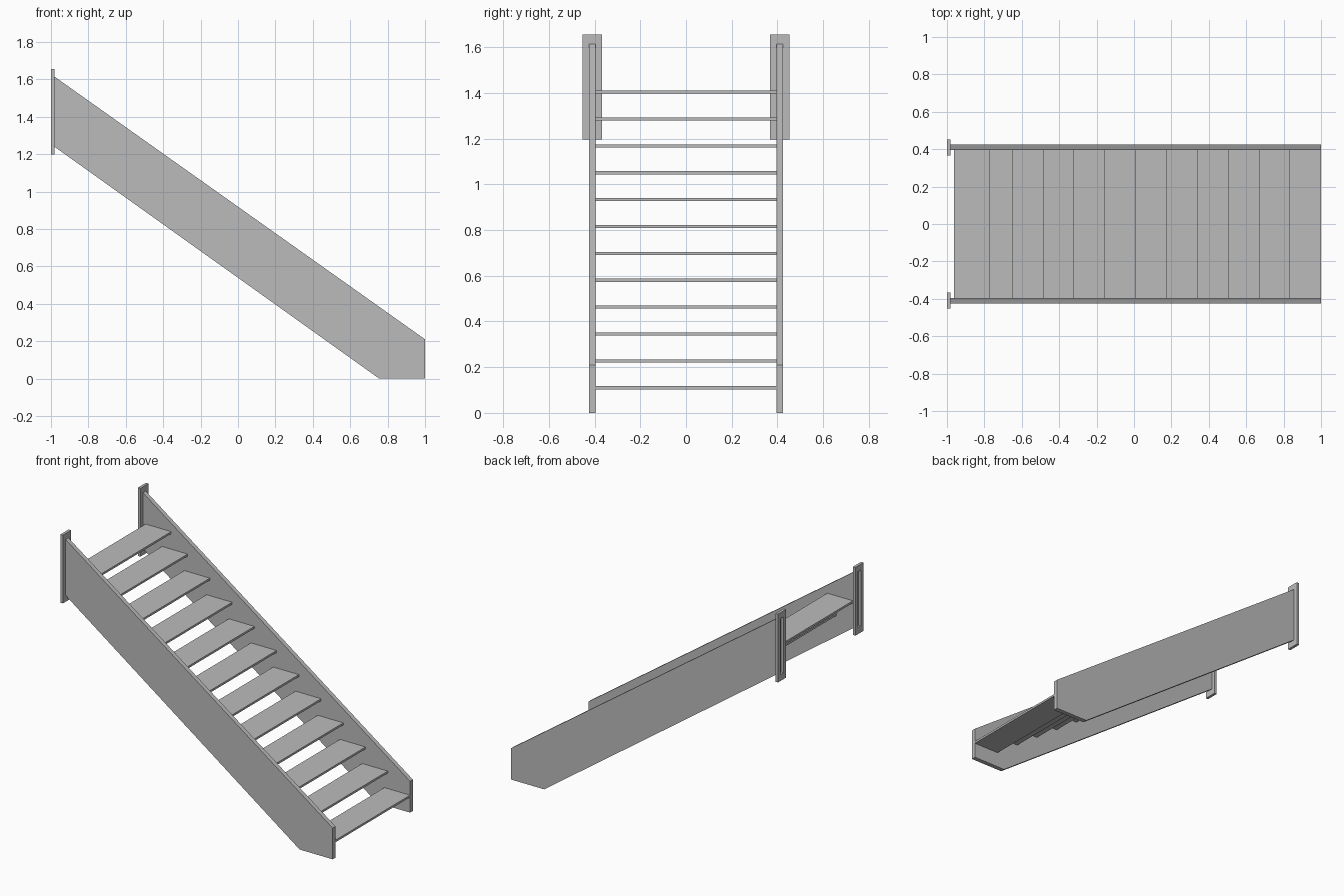
import bpy
import bmesh

cube = bpy.data.objects.get("Cube")
if cube:
    bpy.data.objects.remove(cube, do_unlink=True)

grey = bpy.data.materials.new("plain grey")
grey.use_nodes = True
COLOUR = (0.5, 0.5, 0.5, 1)
grey.diffuse_color = COLOUR
grey.node_tree.nodes["Principled BSDF"].inputs["Base Color"].default_value = COLOUR


def finish(name, bm):
    bmesh.ops.recalc_face_normals(bm, faces=bm.faces)
    mesh = bpy.data.meshes.new(name)
    bm.to_mesh(mesh)
    bm.free()
    mesh.materials.append(grey)
    obj = bpy.data.objects.new(name, mesh)
    bpy.context.collection.objects.link(obj)
    return obj


def extrude(bm, faces, offset):
    new = bmesh.ops.extrude_face_region(bm, geom=faces)["geom"]
    verts = [v for v in new if isinstance(v, bmesh.types.BMVert)]
    bmesh.ops.translate(bm, verts=verts, vec=offset)


def slab(name, profile, y0, y1):
    """Side profile in x and z, extruded across the stair."""
    bm = bmesh.new()
    face = bm.faces.new([bm.verts.new((x, y0, z)) for x, z in profile])
    extrude(bm, [face], (0, y1 - y0, 0))
    return finish(name, bm)


def frame(name, outer, inner, x0, x1):
    """Upright plate with a rectangular slot; rectangles are y0, y1, z0, z1."""
    bm = bmesh.new()
    loops = []
    for y0, y1, z0, z1 in (outer, inner):
        corners = ((y0, z0), (y1, z0), (y1, z1), (y0, z1))
        loops.append([bm.verts.new((x0, y, z)) for y, z in corners])
    a, b = loops
    faces = []
    for i in range(4):
        j = (i + 1) % 4
        faces.append(bm.faces.new((a[i], a[j], b[j], b[i])))
    extrude(bm, faces, (x1 - x0, 0, 0))
    return finish(name, bm)


IN, OUT = 0.395, 0.425
BACK, WALL = -0.982, -1.0
stringer = [(BACK, 1.24), (0.755, 0), (1, 0), (1, 0.21), (BACK, 1.615)]

# Side stringers and the slotted wall plates around their upper ends
for side, s in (("left", 1), ("right", -1)):
    slab(side + "_stringer", stringer, s * IN, s * OUT)
    frame(side + "_wall_plate", (s * 0.367, s * 0.453, 1.197, 1.655),
          (s * IN, s * OUT, 1.24, 1.615), WALL, BACK)

# Open treads, the top one set slightly forward
COUNT, DEPTH, THICK = 12, 0.19, 0.014
for i in range(COUNT):
    nose = 1 - 0.165 * i if i < COUNT - 1 else -0.772
    top = 0.117 + 0.1176 * i
    box = [(nose - DEPTH, top - THICK), (nose, top - THICK),
           (nose, top), (nose - DEPTH, top)]
    slab(f"tread_{i + 1}", box, -IN, IN)
